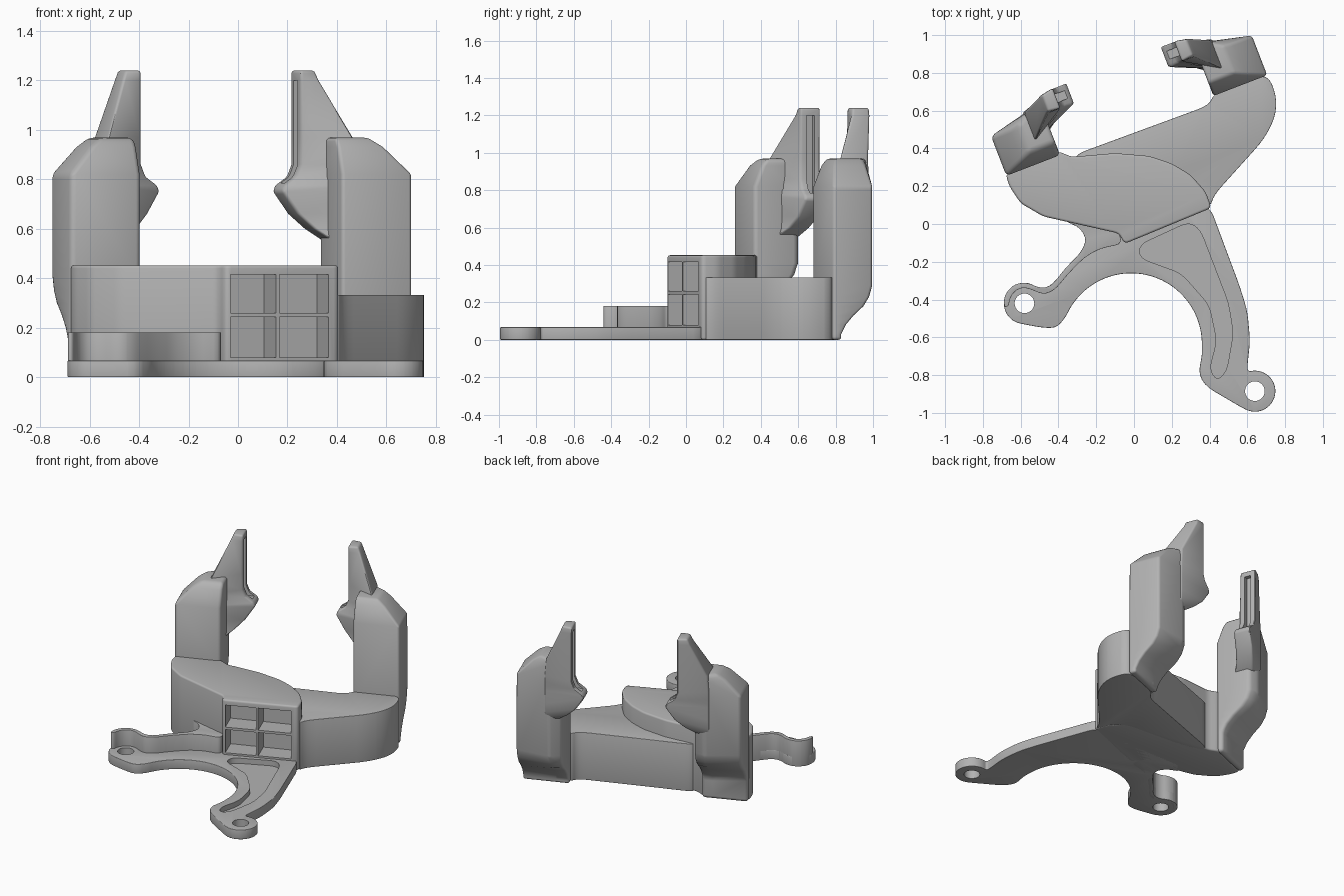
import bpy, bmesh, math
from mathutils import Vector

cube = bpy.data.objects.get("Cube")
if cube:
    bpy.data.objects.remove(cube, do_unlink=True)

grey = bpy.data.materials.new("plain grey")
grey.use_nodes = True
grey.diffuse_color = (.45, .45, .45, 1)
grey.node_tree.nodes["Principled BSDF"].inputs["Base Color"].default_value = grey.diffuse_color

# The two arms mirror each other in a turned frame: s across, t backwards
TURN = math.radians(21.1)
ORIGIN = Vector((-.025, .624))
ACROSS = Vector((math.cos(TURN), math.sin(TURN)))
BACK = Vector((-math.sin(TURN), math.cos(TURN)))


def place(s, t):
    return tuple(ORIGIN + ACROSS * s + BACK * t)


def rounded(points, radius, steps=4):
    """Fillet every corner of an outline."""
    result = []
    pts = [Vector(p) for p in points]
    for i, p in enumerate(pts):
        ends = []
        for q in (pts[i - 1], pts[(i + 1) % len(pts)]):
            d = q - p
            ends.append(p + d.normalized() * min(radius, d.length * .49))
        for k in range(steps + 1):
            f = k / steps
            result.append(ends[0] * (1 - f) ** 2 + p * 2 * f * (1 - f) + ends[1] * f * f)
    return result


def arc(cx, cy, radius, start, end, count=12):
    angles = [math.radians(start + (end - start) * k / count) for k in range(count + 1)]
    return [(cx + radius * math.cos(a), cy + radius * math.sin(a)) for a in angles]


def loft(name, sections):
    """Skin a stack of (height, outline) sections and cap both ends."""
    bm = bmesh.new()
    rings = [[bm.verts.new((p[0], p[1], z)) for p in outline] for z, outline in sections]
    for low, high in zip(rings, rings[1:]):
        for i in range(len(low)):
            j = (i + 1) % len(low)
            bm.faces.new((low[i], low[j], high[j], high[i]))
    bm.faces.new(rings[0][::-1])
    bm.faces.new(rings[-1])
    bmesh.ops.recalc_face_normals(bm, faces=bm.faces)
    mesh = bpy.data.meshes.new(name)
    bm.to_mesh(mesh)
    bm.free()
    mesh.materials.append(grey)
    obj = bpy.data.objects.new(name, mesh)
    bpy.context.collection.objects.link(obj)
    return obj


def prism(name, outline, bottom, top):
    return loft(name, [(bottom, outline), (top, outline)])


def finish(obj, bevel, cutters=()):
    """Round the edges, cut the openings and shade."""
    mod = obj.modifiers.new("soft edges", 'BEVEL')
    mod.width = bevel
    mod.segments = 3
    mod.limit_method = 'ANGLE'
    mod.angle_limit = math.radians(32)
    for cutter in cutters:
        cutter.hide_render = True
        cut = obj.modifiers.new("opening", 'BOOLEAN')
        cut.operation = 'DIFFERENCE'
        cut.solver = 'EXACT'
        cut.object = cutter
    bpy.ops.object.select_all(action='DESELECT')
    obj.select_set(True)
    bpy.context.view_layer.objects.active = obj
    bpy.ops.object.convert(target='MESH')
    bpy.ops.object.shade_smooth_by_angle(angle=math.radians(32))
    for cutter in cutters:
        bpy.data.objects.remove(cutter, do_unlink=True)


# Base plate with two lugs, screw holes and a curved pocket
plate = arc(-.58, -.42, .11, 75, 265)
plate += [(-.48, -.55), (-.41, -.55)]
plate += arc(-.015, -.635, .375, 158, 0, 20)
plate += [(.36, -.7), (.34, -.79), (.38, -.86)]
plate += arc(.64, -.885, .11, 240, 470)
plate += [(.6, -.75), (.615, -.62), (.6, -.46), (.56, -.33), (.405, .085),
          (.2, .2), (-.3, .1), (-.36, .01), (-.29, -.015), (-.25, -.08),
          (-.28, -.15), (-.36, -.23), (-.44, -.33), (-.5, -.34)]
pocket = [(.03, -.11), (.29, .01), (.35, -.03), (.5, -.42), (.525, -.58), (.49, -.78),
          (.44, -.83), (.4, -.77), (.44, -.62), (.4, -.43), (.25, -.26), (.03, -.18)]
finish(prism("base_plate", rounded(plate, .05, 3), 0, .067), .01, [
    prism("pocket_cutter", rounded(pocket, .05), .03, .2),
    prism("left_hole_cutter", arc(.64, -.885, .052, 0, 348, 29), -.1, .2),
    prism("right_hole_cutter", arc(-.58, -.42, .052, 0, 348, 29), -.1, .2)])

# Raised wall that wraps the lug and runs into the body
wall = [(-.69, -.44), (-.685, -.37), (-.63, -.315), (-.56, -.31), (-.5, -.34),
        (-.44, -.33), (-.36, -.23), (-.28, -.15), (-.25, -.08), (-.29, -.015),
        (-.38, .02), (-.2, .06), (-.09, -.02), (-.06, -.105), (-.18, -.13),
        (-.26, -.175), (-.34, -.255), (-.42, -.35), (-.48, -.375), (-.57, -.335),
        (-.62, -.345), (-.655, -.385), (-.665, -.44)]
finish(prism("lug_wall", rounded(wall, .04), 0, .18), .006)

# Lower body that carries the left arm
low = [(.405, .085), (.42, .15), (.69, .45), (.75, .57), (.755, .68), (.705, .8),
       (.42, .69), (.4, .63), (-.32, .365), (-.3, .3), (.28, .26), (.36, .2)]
finish(prism("low_body", rounded(low, .07), 0, .333), .015)

# Taller body that carries the right arm, with a four-cell open front
high = [(-.05, -.105), (.41, .085), (.38, .17), (.3, .26), (.2, .32), (.08, .36),
        (-.1, .375), (-.33, .355), (-.4, .385), (-.68, .265), (-.66, .2),
        (-.6, .11), (-.48, .04), (-.08, -.05)]
cells = []
for s0, s1 in ((-.265, -.065), (-.05, .165)):
    for z0, z1 in ((.08, .243), (.26, .415)):
        box = [place(s0, -.8), place(s1, -.8), place(s1, -.53), place(s0, -.53)]
        cells.append(prism("cell_cutter", box, z0, z1))
finish(prism("high_body", rounded(high, .025), 0, .452), .012, cells)


def arm_section(side, tuck, front, outer):
    """Five-sided arm outline; tuck pulls the back edge forwards."""
    outline = [(.435, -.11 + front), (outer, -.11 + front), (outer, .115), (.51, .17), (.435, .14)]
    return [place(side * s, t if i < 2 else t + (-.06 - t) * tuck)
            for i, (s, t) in enumerate(outline)]


def clip_section(side, inner, inner_front, inner_back, outer, outer_front, outer_back):
    return [place(side * s, t) for s, t in (
        (inner, inner_front), (outer, outer_front), (outer, outer_back), (inner, inner_back))]


for label, side, lift in (("left", 1, 0), ("right", -1, .12)):
    # Upright arm: undercut at the back foot, chamfered at the top
    levels = [(0, 1, 0, .74), (.03 + lift, 1, 0, .74), (.08 + lift, .85, 0, .74),
              (.13 + lift, .6, 0, .74), (.18 + lift, .28, 0, .74), (.23 + lift, .1, 0, .74),
              (.29 + lift, 0, 0, .74), (.82, 0, 0, .74), (.93, 0, .045, .635),
              (.968, 0, .075, .58)]
    finish(loft(label + "_arm", [(z, arm_section(side, *rest)) for z, *rest in levels]), .022)

    # Clip: tapered blade above an inward hook, with a long slot in its face
    levels = [(.55, .45, .02, .15, .54, 0, .16), (.6, .385, .07, .19, .54, 0, .17),
              (.66, .325, .1, .22, .54, 0, .17), (.75, .265, .12, .235, .54, 0, .17),
              (.775, .275, .12, .235, .54, 0, .17), (.81, .325, .12, .235, .54, 0, .17),
              (.86, .345, .12, .235, .54, 0, .17), (.97, .345, .12, .235, .53, .01, .17),
              (1.2, .345, .12, .235, .425, .12, .22), (1.24, .345, .12, .235, .41, .13, .22)]
    slot = [place(side * s, t) for s, t in ((.2, .155), (.375, .155), (.375, .2), (.2, .2))]
    finish(loft(label + "_clip", [(z, clip_section(side, *rest)) for z, *rest in levels]), .012,
           [prism("slot_cutter", slot, .785, 1.2)])
